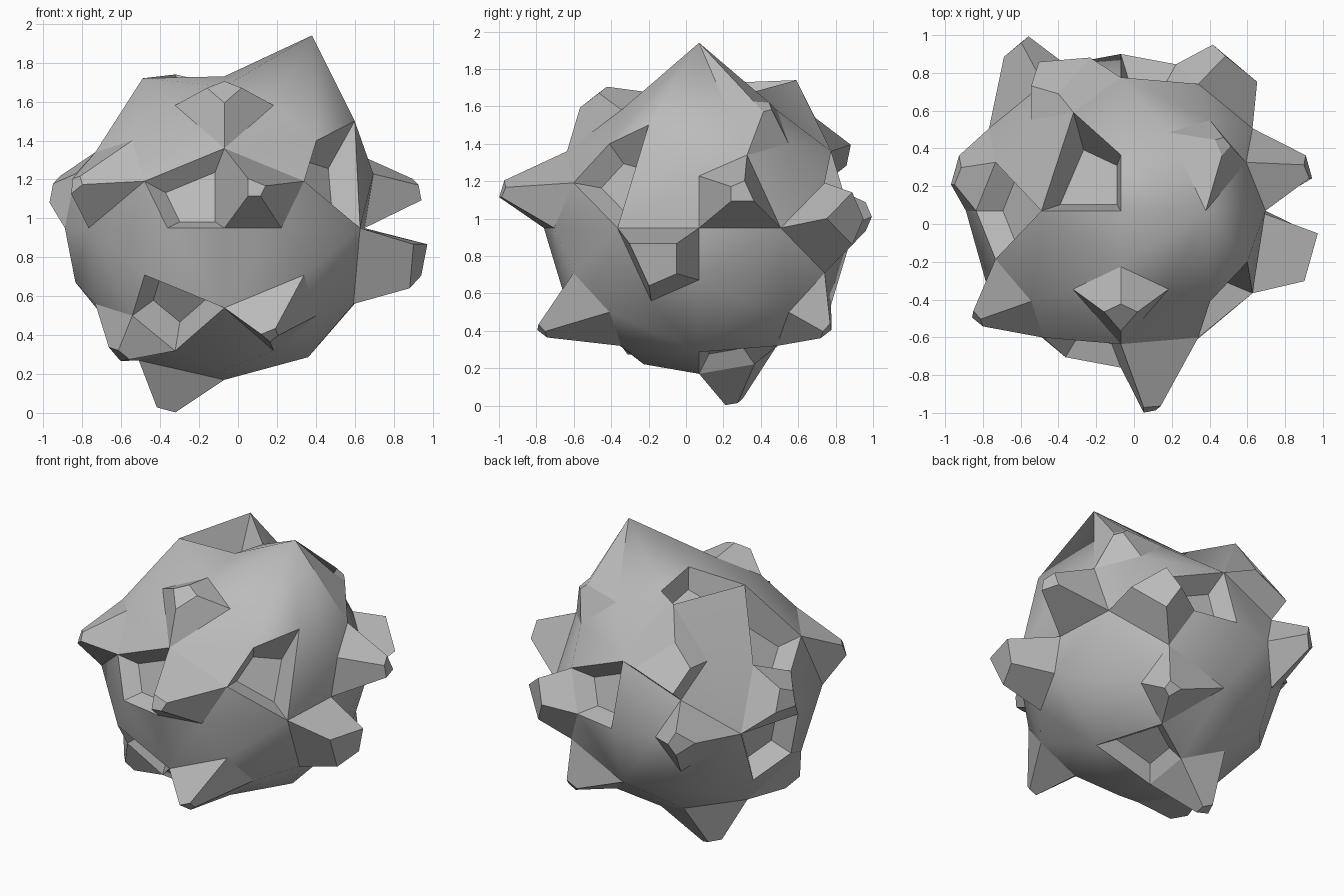
import bpy
import bmesh
from mathutils import Vector

cube = bpy.data.objects.get("Cube")
if cube:
    bpy.data.objects.remove(cube)

CENTRE = Vector((-0.07, 0.07, 0.95))
RADII = Vector((0.82, 0.83, 0.78))
GOLDEN = (1 + 5 ** 0.5) / 2

# Corner points pushed off the sphere: direction -> final position
MOVED = [
    ((0.53, 0, 0.85), (0.38, 0.07, 1.94)),
    ((-0.53, 0, 0.85), (-0.49, 0.07, 1.72)),
    ((-0.53, 0, -0.85), (-0.51, 0.07, 0.27)),
    ((0.81, -0.31, 0.5), (0.60, -0.20, 1.50)),
    ((-0.31, 0.5, 0.81), (-0.32, 0.59, 1.74)),
    ((1, 0, 0), (0.65, 0.07, 0.95)),
]

# Raised plates: facing direction, tip centre, tip scale
SPIKES = [
    ((0.17, -0.70, 0.16), (0.09, -0.98, 1.15), 0.22),
    ((0.70, -0.16, -0.17), (0.925, -0.15, 0.77), 0.58),
    ((0.70, 0.16, 0.17), (0.92, 0.29, 1.14), 0.28),
    ((-0.53, -0.43, 0.27), (-0.83, -0.50, 1.18), 0.20),
    ((0.27, -0.53, -0.43), (0.17, -0.77, 0.40), 0.18),
    ((-0.43, -0.27, -0.53), (-0.61, -0.28, 0.30), 0.26),
    ((-0.16, 0.17, -0.70), (-0.36, 0.25, 0.02), 0.22),
    ((0, -0.43, 0.60), (-0.07, -0.48, 1.66), 0.35),
    ((0.43, 0.27, 0.53), (0.47, 0.42, 1.60), 0.20),
    ((0.43, 0.60, 0), (0.51, 0.87, 1.00), 0.58),
    ((-0.43, 0.60, 0), (-0.61, 0.95, 1.01), 0.32),
    ((-0.27, 0.53, 0.43), (-0.42, 0.79, 1.41), 0.66),
    ((0.27, 0.53, -0.43), (0.33, 0.75, 0.40), 0.20),
    ((-0.70, 0.16, 0.17), (-0.94, 0.27, 1.14), 0.35),
]

# Sunken plates: facing direction, floor scale, depth
DENTS = [
    ((-0.17, -0.70, 0.16), 0.62, 0.1),
    ((-0.16, 0.17, 0.70), 0.7, 0.12),
    ((0.53, -0.43, 0.27), 0.62, 0.12),
    ((-0.27, -0.53, -0.43), 0.62, 0.12),
    ((0.17, 0.70, 0.16), 0.62, 0.12),
    ((0.16, 0.17, -0.70), 0.62, 0.08),
    ((-0.60, 0, 0.43), 0.62, 0.12),
    ((-0.70, 0.16, -0.17), 0.62, 0.12),
]


def kite_sphere(bm):
    """Sphere of sixty kites: each icosahedron triangle split in three."""
    ico = bmesh.new()
    for a in (-1, 1):
        for b in (-GOLDEN, GOLDEN):
            for co in ((a, 0, b), (b, a, 0), (0, b, a)):
                ico.verts.new(co)
    bmesh.ops.convex_hull(ico, input=ico.verts)
    shared = {}

    def vert(point):
        d = point.normalized()
        key = tuple(round(c, 3) + 0.0 for c in d)
        if key not in shared:
            shared[key] = bm.verts.new(CENTRE + d * RADII)
        return shared[key]

    for tri in ico.faces:
        p = [v.co for v in tri.verts]
        middle = vert(sum(p, Vector()))
        for i in range(3):
            here, ahead, behind = p[i], p[(i + 1) % 3], p[i - 1]
            face = bm.faces.new((vert(here), vert(here + ahead), middle, vert(here + behind)))
            face.smooth = True
    ico.free()


def nearest(items, direction, place):
    d = Vector(direction).normalized()
    return max(items, key=lambda it: (place(it) - CENTRE).normalized().dot(d))


def push_plate(bm, face, target, scale):
    """Extrude one plate to a target centre, shrink its cap, and shade it flat."""
    middle = face.calc_center_median()
    cap = bmesh.ops.extrude_discrete_faces(bm, faces=[face])["faces"][0]
    for v in cap.verts:
        v.co = target + (v.co - middle) * scale
    for part in {f for e in cap.edges for f in e.link_faces}:
        part.smooth = False
        for e in part.edges:
            e.smooth = False


# Vector * Vector is a dot product, so scale the sphere axes by a helper type
class Axes(Vector):
    def __rmul__(self, other):
        return Vector(a * b for a, b in zip(other, self))


bm = bmesh.new()
RADII = Axes(RADII)
kite_sphere(bm)
bm.normal_update()

# Choose the plates and corners on the plain sphere
spikes = [(nearest(bm.faces, d, lambda f: f.calc_center_median()), Vector(t), s)
          for d, t, s in SPIKES]
dents = [(nearest(bm.faces, d, lambda f: f.calc_center_median()), s, depth)
         for d, s, depth in DENTS]
corners = [(nearest(bm.verts, d, lambda v: v.co), Vector(p)) for d, p in MOVED]

# Spikes and dents
for face, target, scale in spikes:
    push_plate(bm, face, target, scale)
for face, scale, depth in dents:
    push_plate(bm, face, face.calc_center_median() - face.normal * depth, scale)

# Peaks
for corner, position in corners:
    corner.co = position
bmesh.ops.recalc_face_normals(bm, faces=bm.faces)

mesh = bpy.data.meshes.new("rock_body")
bm.to_mesh(mesh)
bm.free()
rock = bpy.data.objects.new("rock_body", mesh)
bpy.context.collection.objects.link(rock)

# Single stone colour
stone = bpy.data.materials.new("stone_grey")
stone.use_nodes = True
colour = (0.5, 0.5, 0.5, 1)
stone.diffuse_color = colour
stone.node_tree.nodes["Principled BSDF"].inputs["Base Color"].default_value = colour
mesh.materials.append(stone)
